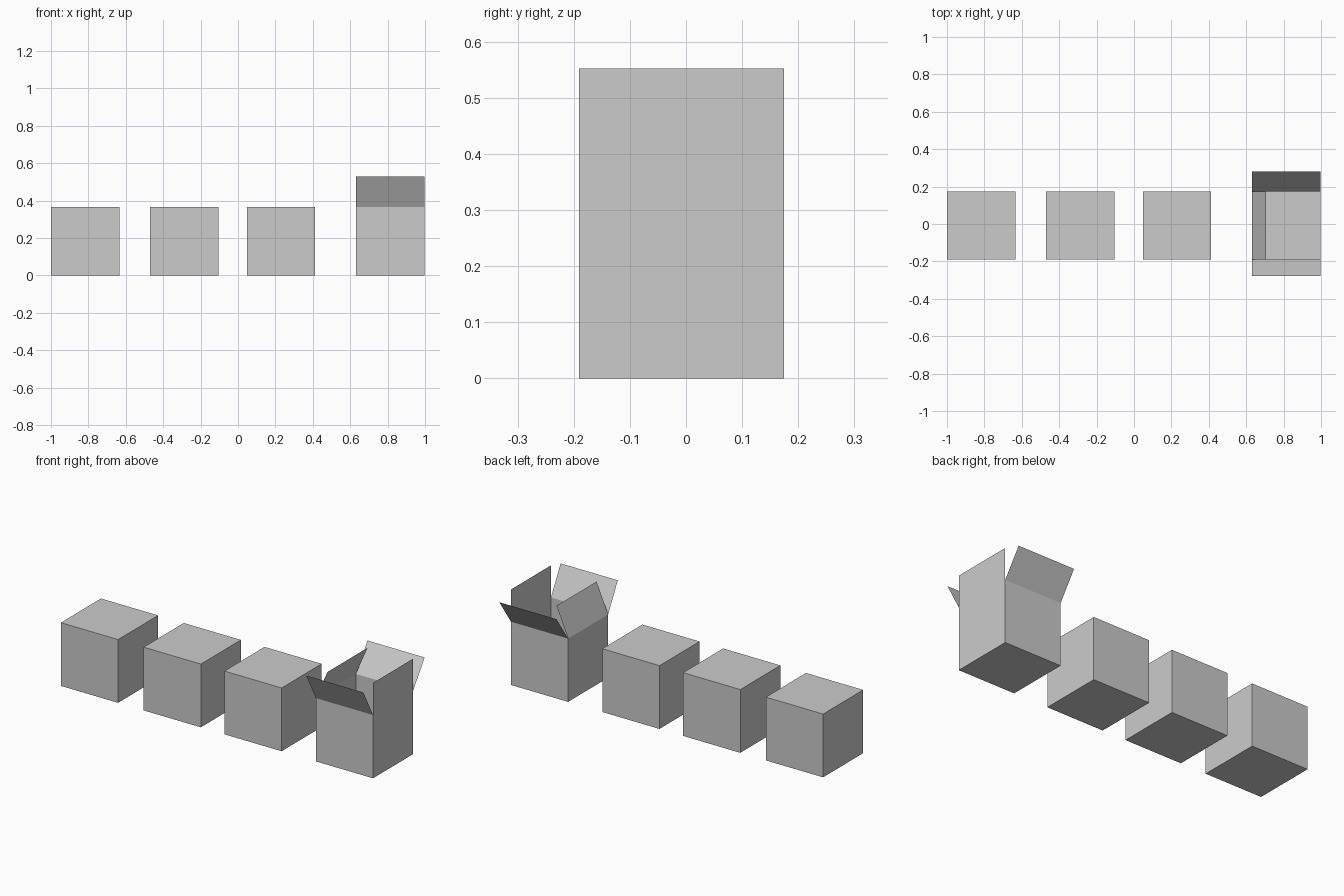
import bpy
import bmesh
from math import asin, cos, sin
from mathutils import Vector

cube = bpy.data.objects.get("Cube")
if cube:
    bpy.data.objects.remove(cube, do_unlink=True)

SIZE = 0.366           # edge length of every box
FLAP = 0.186           # flap length
CENTER_Y = -0.008

grey = bpy.data.materials.new("plain_grey")
grey.use_nodes = True
grey.diffuse_color = (0.6, 0.6, 0.6, 1)
bsdf = grey.node_tree.nodes["Principled BSDF"]
bsdf.inputs["Base Color"].default_value = (0.6, 0.6, 0.6, 1)
bsdf.inputs["Roughness"].default_value = 0.9


def add_object(name, bm):
    mesh = bpy.data.meshes.new(name)
    bm.to_mesh(mesh)
    bm.free()
    mesh.materials.append(grey)
    obj = bpy.data.objects.new(name, mesh)
    bpy.context.collection.objects.link(obj)
    return obj


def add_box(name, x, is_open=False):
    bm = bmesh.new()
    bmesh.ops.create_cube(bm, size=SIZE)
    if is_open:
        lid = [f for f in bm.faces if f.normal.z > 0.5]
        bmesh.ops.delete(bm, geom=lid, context='FACES_ONLY')
    obj = add_object(name, bm)
    obj.location = (x, CENTER_Y, SIZE / 2)
    return obj


def add_flap(name, x, outward, reach):
    """Thin sheet hinged on a top edge; reach is its horizontal lean outward."""
    out = Vector(outward)
    side = Vector((-out.y, out.x, 0)) * SIZE / 2
    angle = asin(reach / FLAP)
    hinge = Vector((x, CENTER_Y, SIZE)) + out * SIZE / 2
    tip = hinge + (out * sin(angle) + Vector((0, 0, cos(angle)))) * FLAP
    bm = bmesh.new()
    corners = (hinge - side, hinge + side, tip + side, tip - side)
    bm.faces.new([bm.verts.new(c) for c in corners])
    add_object(name, bm)


# Three closed boxes in a row
for i, x in enumerate((-0.817, -0.287, 0.23)):
    add_box(f"closed_box_{i + 1}", x)

# Open box with its four raised flaps
OPEN_X = 0.815
add_box("open_box", OPEN_X, is_open=True)
add_flap("front_flap", OPEN_X, (0, -1, 0), 0.088)
add_flap("back_flap", OPEN_X, (0, 1, 0), 0.106)
add_flap("left_flap", OPEN_X, (1, 0, 0), 0.0)
add_flap("right_flap", OPEN_X, (-1, 0, 0), -0.074)
